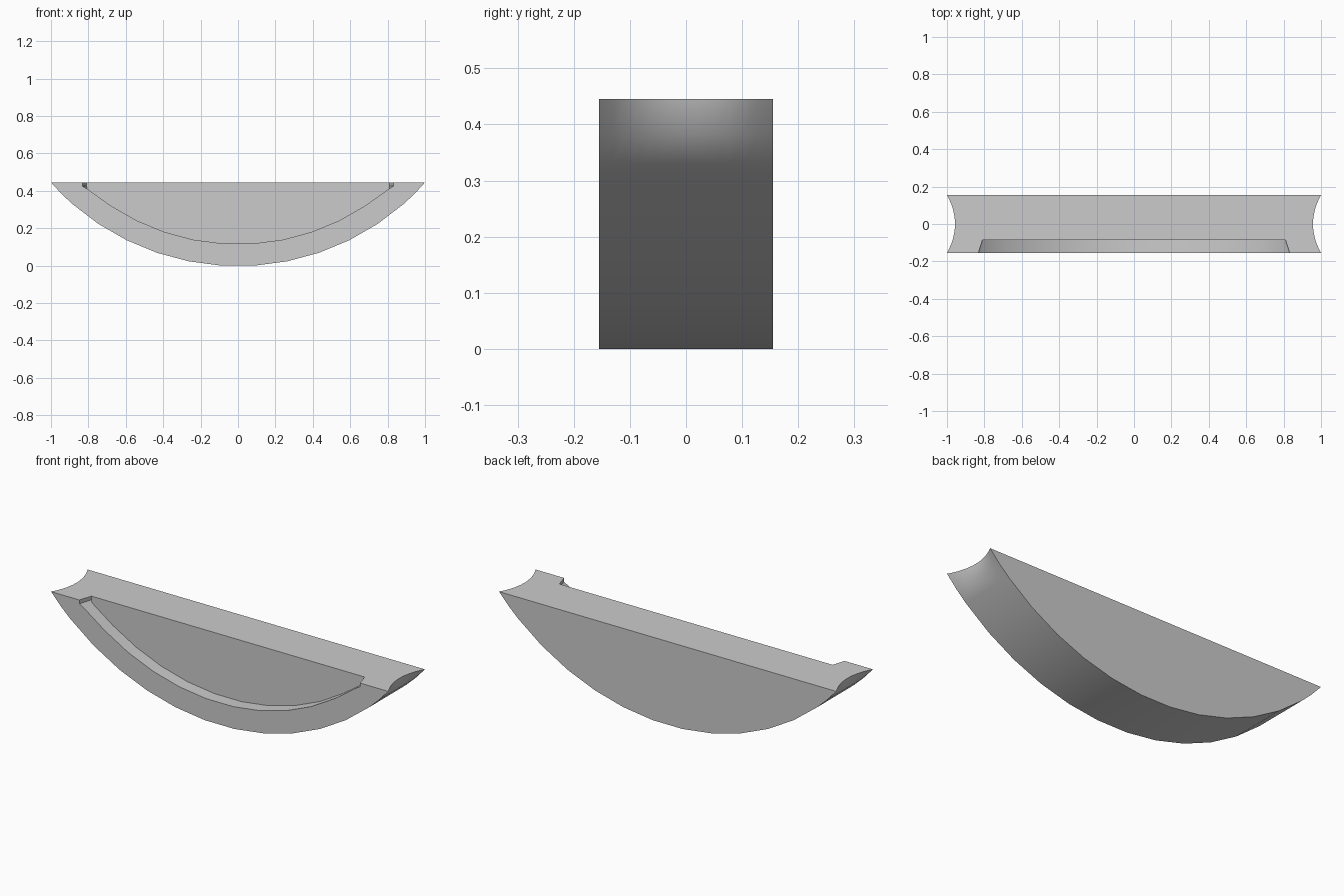
import bpy, bmesh, math

if "Cube" in bpy.data.objects:
    bpy.data.objects.remove(bpy.data.objects["Cube"])

R_OUT, R_IN = 1.346, 1.228        # outer rim and recess radii
CZ, TOP = 1.343, 0.445            # arc centre height, flat top height
HALF, FLOOR = 0.155, -0.085       # half thickness, recess floor position
COLS = 12                         # steps across the rim


def arc(r, last):
    """Right half of the lower arc, from the bottom outwards."""
    angs = [math.radians(3.75 + 7.5 * i) for i in range(last)]
    return [(r * math.sin(a), CZ - r * math.cos(a)) for a in angs]


def mirrored(half):
    """Full profile from left end to right end."""
    return [(-x, z) for x, z in reversed(half)] + half


bm = bmesh.new()

# Outer rim, with the ends scooped in at the top
outer = mirrored(arc(R_OUT, 6) + [(0.943, 0.383), (1.0, TOP)])
rim = []
for i, (x, z) in enumerate(outer):
    row = []
    for j in range(COLS + 1):
        t = -1 + 2 * j / COLS
        scoop = 0.043 * (1 - t * t) if i in (0, len(outer) - 1) else 0
        row.append(bm.verts.new((x - math.copysign(scoop, x), t * HALF, z)))
    rim.append(row)
for a, b in zip(rim, rim[1:]):
    for j in range(COLS):
        bm.faces.new((a[j], a[j + 1], b[j + 1], b[j]))

# Recess open at the top, with slanted end walls
inner = arc(R_IN, 5)
front_pts = mirrored(inner + [(0.806, 0.41), (0.832, 0.425), (0.832, TOP)])
floor_pts = mirrored(inner + [(0.806, 0.41), (0.81, 0.425), (0.81, TOP)])
front = [bm.verts.new((x, -HALF, z)) for x, z in front_pts]
floor = [bm.verts.new((x, FLOOR, z)) for x, z in floor_pts]
for i in range(len(front) - 1):
    bm.faces.new((front[i], front[i + 1], floor[i + 1], floor[i]))
bm.faces.new(floor)

# Front border, back and top faces
bm.faces.new([r[0] for r in rim] + front[::-1])
bm.faces.new([r[-1] for r in rim])
bm.faces.new(rim[0] + rim[-1][::-1] + [front[-1], floor[-1], floor[0], front[0]])
bmesh.ops.recalc_face_normals(bm, faces=bm.faces[:])

mesh = bpy.data.meshes.new("curved_segment")
bm.to_mesh(mesh)
bm.free()
obj = bpy.data.objects.new("curved_segment", mesh)
bpy.context.collection.objects.link(obj)
bpy.context.view_layer.objects.active = obj
obj.select_set(True)
bpy.ops.object.shade_smooth_by_angle(angle=math.radians(35))
